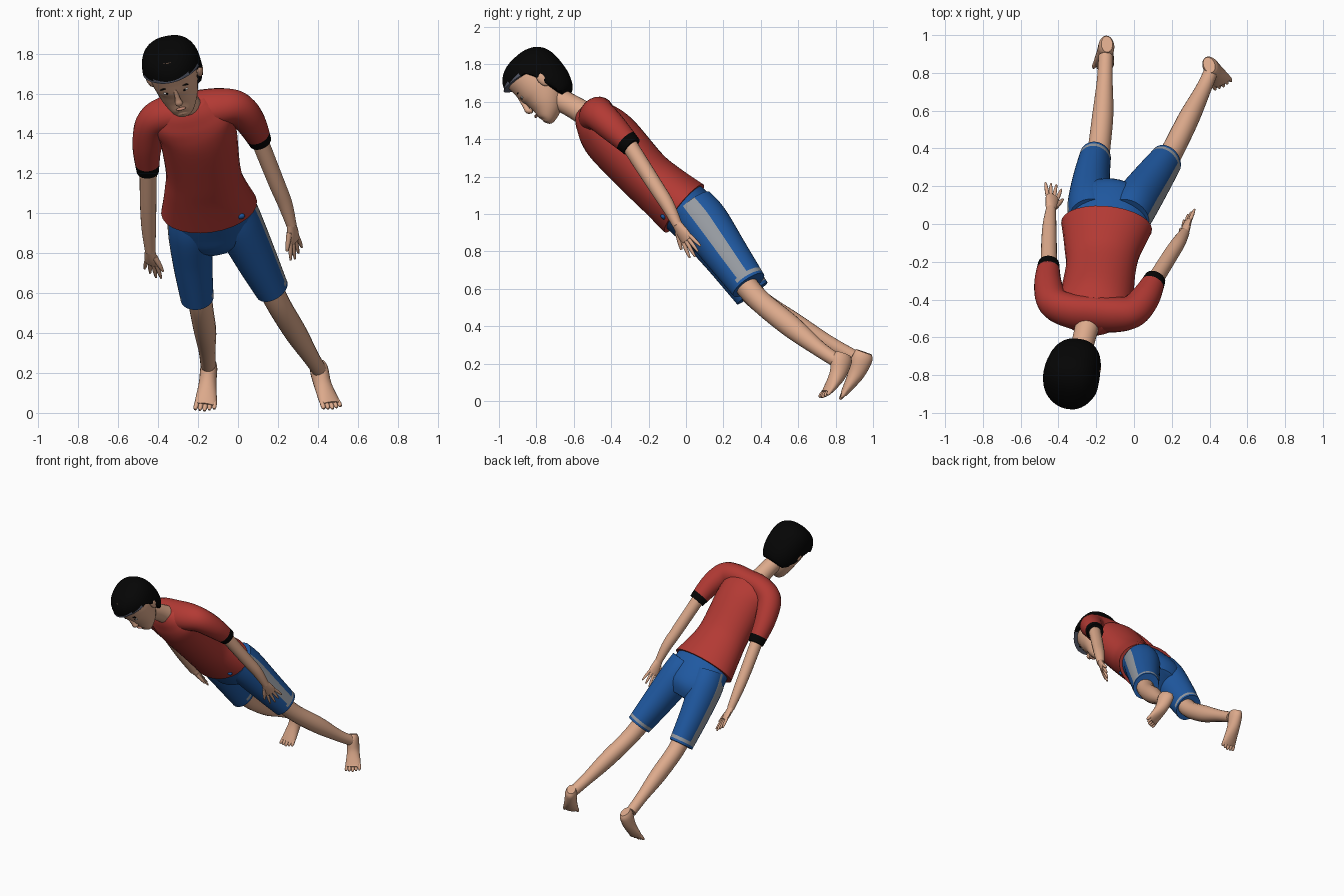
import bpy, bmesh, math
from mathutils import Vector, Matrix

if "Cube" in bpy.data.objects:
    bpy.data.objects.remove(bpy.data.objects["Cube"])


def material(name, r, g, b):
    m = bpy.data.materials.new(name)
    m.diffuse_color = (r, g, b, 1)
    m.use_nodes = True
    node = next(n for n in m.node_tree.nodes if n.type == 'BSDF_PRINCIPLED')
    node.inputs["Base Color"].default_value = (r, g, b, 1)
    return m


skin = material("skin", .72, .40, .26)
red = material("shirt red", .45, .042, .034)
blue = material("shorts blue", .014, .10, .36)
grey = material("stripe grey", .31, .33, .36)
black = material("black", .0015, .0015, .0015)
fringe = material("fringe grey", .09, .10, .14)
white = material("eye white", .7, .68, .65)
lip = material("lip", .5, .23, .16)
built = []


def finish(name, bm, mats):
    bmesh.ops.recalc_face_normals(bm, faces=bm.faces)
    me = bpy.data.meshes.new(name)
    bm.to_mesh(me)
    bm.free()
    for m in mats:
        me.materials.append(m)
    ob = bpy.data.objects.new(name, me)
    bpy.context.collection.objects.link(ob)
    built.append(ob)
    return ob


def spline(rings, steps):
    """Catmull-Rom through rings of (x, y, z, half width, half depth)."""
    pts = [list(r) + [r[3]] * (5 - len(r)) for r in rings]
    out = []
    for i in range(len(pts) - 1):
        p0, p1, p2, p3 = pts[max(i - 1, 0)], pts[i], pts[i + 1], pts[min(i + 2, len(pts) - 1)]
        for k in range(steps):
            t = k / steps
            out.append([b + t * (c - a) / 2 + t * t * (a - 2.5 * b + 2 * c - d / 2)
                        + t ** 3 * (1.5 * (b - c) + (d - a) / 2)
                        for a, b, c, d in zip(p0, p1, p2, p3)])
    return out + [pts[-1]]


def loft(name, rings, mats, side=(1, -.05, .12), segs=20, steps=5, rule=None):
    """Elliptical tube; rule(t, angle) picks the material slot."""
    path = spline(rings, steps)
    bm = bmesh.new()
    loops = []
    for i, r in enumerate(path):
        tan = Vector(path[min(i + 1, len(path) - 1)][:3]) - Vector(path[max(i - 1, 0)][:3])
        tan.normalize()
        s = Vector(side)
        s = (s - tan * s.dot(tan)).normalized()
        d = tan.cross(s)
        loops.append([bm.verts.new(Vector(r[:3]) + s * r[3] * math.cos(a) + d * r[4] * math.sin(a))
                      for a in (math.tau * k / segs for k in range(segs))])
    for i in range(len(loops) - 1):
        for k in range(segs):
            n = (k + 1) % segs
            f = bm.faces.new((loops[i][k], loops[i][n], loops[i + 1][n], loops[i + 1][k]))
            if rule:
                f.material_index = rule((i + .5) / (len(loops) - 1), math.tau * (k + .5) / segs)
    for t, loop in ((0, loops[0]), (1, loops[-1])):
        cap = bm.faces.new(loop)
        if rule:
            cap.material_index = rule(t, math.pi / 2)
    return finish(name, bm, mats)


def ball(name, frame, centre, radii, mat, tilt=0):
    bm = bmesh.new()
    bmesh.ops.create_uvsphere(bm, u_segments=16, v_segments=10, radius=1)
    local = Matrix.Translation(centre) @ Matrix.Rotation(tilt, 4, 'Y') @ Matrix.Diagonal((*radii, 1))
    bm.transform(frame @ local)
    return finish(name, bm, [mat])


# Shirt: body, then one tube from cuff to cuff across the shoulders
loft("shirt_body", [(-.145, -.01, 1.03, .243, .165), (-.165, -.13, 1.13, .205, .15),
                    (-.175, -.23, 1.22, .187, .145), (-.2, -.39, 1.395, .195, .153),
                    (-.225, -.465, 1.475, .2, .133), (-.24, -.51, 1.52, .15, .1),
                    (-.252, -.54, 1.555, .085, .065)], [red], segs=28)
loft("shirt_sleeves", [(-.452, -.21, 1.21, .056), (-.455, -.32, 1.34, .074), (-.425, -.415, 1.455, .085),
                       (-.335, -.46, 1.505, .1, .085), (-.215, -.475, 1.52, .105, .085),
                       (-.09, -.48, 1.535, .1, .085), (-.005, -.46, 1.525, .087),
                       (.06, -.39, 1.46, .077), (.112, -.29, 1.36, .057)],
     [red, black], (.08, -.7, -.7), steps=8, rule=lambda t, a: int(abs(t - .5) > .45))

# Shorts with outer side stripes and a band above each hem
loft("shorts_hips", [(-.14, -.05, 1.07, .205, .145), (-.13, .06, .97, .222, .145),
                     (-.115, .13, .895, .19, .135), (-.1, .175, .84, .12, .08)], [blue], segs=28)


def shorts_rule(outer):
    def rule(t, a):
        band = .92 < t < .95 and math.sin(a) < .5
        return int(band or (t < .92 and outer * math.cos(a) > math.cos(math.pi / 9)))
    return rule


loft("right_shorts_leg", [(-.23, .03, 1.02, .115, .125), (-.235, .1, .92, .117, .133),
                          (-.228, .22, .76, .1, .117), (-.205, .355, .575, .083, .1)],
     [blue, grey], segs=40, steps=8, rule=shorts_rule(-1))
loft("left_shorts_leg", [(-.03, .03, 1.04, .115, .125), (.005, .1, .95, .12, .133),
                         (.088, .22, .78, .105, .117), (.17, .335, .62, .085, .1)],
     [blue, grey], segs=40, steps=8, rule=shorts_rule(1))

# Bare arms and legs
loft("right_arm", [(-.45, -.26, 1.26, .044), (-.45, -.1, 1.05, .041),
                   (-.447, 0, .92, .036), (-.44, .08, .81, .026)], [skin])
loft("left_arm", [(.09, -.33, 1.41, .044), (.19, -.17, 1.16, .041),
                  (.235, -.1, 1.05, .037), (.268, -.045, .94, .026)], [skin])
loft("right_leg", [(-.2, .3, .64, .065), (-.185, .4, .53, .06), (-.165, .58, .41, .056, .06),
                   (-.155, .76, .31, .042), (-.15, .89, .24, .038)], [skin])
loft("left_leg", [(.14, .28, .67, .065), (.205, .39, .54, .06), (.29, .56, .4, .056, .06),
                  (.365, .71, .28, .042), (.405, .8, .22, .038)], [skin])


# Feet: tapering wedge with five toes
def foot(label, heel, mid, ball_at, toe, side):
    loft(label + "_foot", [(*heel, .03, .045), (*heel.lerp(mid, .3), .042, .058), (*mid, .044, .045),
                           (*ball_at, .054, .025), (*ball_at.lerp(toe, .5), .05, .018)], [skin], side)
    s = side.normalized()
    run = toe - ball_at
    for i in range(5):
        base = ball_at + s * (i - 2) * .021
        tip = base + run * (1.05 - .08 * abs(i - 2)) + s * (i - 2) * .003
        loft(f"{label}_toe_{i + 1}", [(*base, .012), (*base.lerp(tip, .7), .012), (*tip, .006)],
             [skin], side, segs=8, steps=3)


foot("right", Vector((-.143, .952, .262)), Vector((-.152, .912, .15)), Vector((-.16, .86, .065)),
     Vector((-.168, .825, .012)), Vector((1, .05, .03)))
foot("left", Vector((.398, .842, .25)), Vector((.425, .81, .14)), Vector((.455, .765, .065)),
     Vector((.475, .73, .022)), Vector((.85, .45, .12)))


# Hands: flat palm, four fingers and a thumb
def hand(label, wrist, tip, across):
    d = tip - wrist
    w = (across - d * across.dot(d) / d.length_squared).normalized()
    palm = wrist + d * .5
    loft(label + "_palm", [(*(wrist - d * .1), .025, .022), (*(wrist + d * .25), .038, .02),
                           (*palm, .04, .015)], [skin], w, segs=12)
    for i in range(4):
        off = (i - 1.5) * .02
        a = palm + w * off - d * .06
        b = wrist + d * (1 - .07 * abs(i - 2)) + w * off * 1.7
        loft(f"{label}_finger_{i + 1}", [(*a, .011), (*a.lerp(b, .6), .01), (*b, .005)],
             [skin], w, segs=8, steps=3)
    a, b = wrist + d * .15 + w * .025, wrist + d * .6 + w * .068
    loft(label + "_thumb", [(*a, .015), (*a.lerp(b, .6), .012), (*b, .006)], [skin], d, segs=8, steps=3)


hand("right", Vector((-.44, .08, .81)), Vector((-.425, .215, .685)), Vector((.8, -.4, -.4)))
hand("left", Vector((.268, -.045, .94)), Vector((.295, .06, .78)), Vector((-.55, -.65, -.4)))

# Head frame: x to the model's left, -y out of the face, z to the crown
up = Vector((-.23, -.66, .72)).normalized()
face = Vector((.06, -.73, -.66))
face = (face - up * face.dot(up)).normalized()
left = up.cross(face)
head = Matrix((left, -face, up)).transposed().to_4x4()

# Small blue patch at the shirt hem
patch = head.copy()
patch.translation = (.015, -.122, .985)
ball("hem_patch", patch, (0, 0, 0), (.02, .012, .015), blue)

head.translation = (-.325, -.808, 1.705)
loft("neck", [(-.235, -.5, 1.51, .07), (-.258, -.58, 1.56, .062), (-.283, -.68, 1.615, .06),
              (-.3, -.75, 1.65, .06)], [skin])
skull = loft("head", [(0, -.1, -.206, .025, .02), (0, -.08, -.193, .055, .047), (0, -.04, -.145, .088, .085),
                      (0, -.01, -.08, .108, .115), (0, 0, 0, .12, .125), (0, .005, .08, .115, .128),
                      (0, .01, .14, .08, .1)], [skin], (1, 0, 0), segs=28)
skull.data.transform(head)

# Face features
nose = loft("nose", [(0, -.115, -.01, .01, .012), (0, -.125, -.065, .013, .014),
                     (0, -.13, -.093, .02, .016), (0, -.114, -.11, .014, .01)], [skin], (1, 0, 0), segs=12)
nose.data.transform(head)
ball("lips", head, (0, -.119, -.143), (.026, .009, .007), lip)
for label, s in (("left", 1), ("right", -1)):
    ball(label + "_eye", head, (s * .046, -.108, -.028), (.018, .009, .007), white)
    ball(label + "_iris", head, (s * .045, -.113, -.028), (.007, .006, .007), black)
    ball(label + "_brow", head, (s * .05, -.111, .004), (.024, .006, .003), black, s * .15)
    ball(label + "_ear", head, (s * .128, .035, -.045), (.017, .028, .046), skin, s * .2)


# Hair: a rounded cap trimmed along the hairline, narrowing to the front
def hairline(f):
    return .035 + .25 * f if f > 0 else max(-.165, .035 + 3.6 * f)


bm = bmesh.new()
bmesh.ops.create_uvsphere(bm, u_segments=40, v_segments=32, radius=1)
trimmed = set()
for v in bm.verts:
    c = v.co / sum(abs(k) ** 2.4 for k in v.co) ** (1 / 2.4)
    x, f, u = c.x * .148, -c.y * .167 - .01, c.z * (.147 if c.z > 0 else .23) + .02
    x *= 1 - .3 * max(0, f / .16) ** 2
    if u < hairline(f):
        trimmed.add(v)
        u = hairline(f)
    v.co = (x, -f, u)
for f in bm.faces:
    if any(v in trimmed for v in f.verts) and f.calc_center_median().y < -.03:
        f.material_index = 1
bm.transform(head)
finish("hair", bm, [black, fringe])

# Smooth shading with crisp hems
bpy.ops.object.select_all(action='DESELECT')
for ob in built:
    ob.select_set(True)
bpy.context.view_layer.objects.active = built[0]
bpy.ops.object.shade_smooth_by_angle(angle=math.radians(45))
